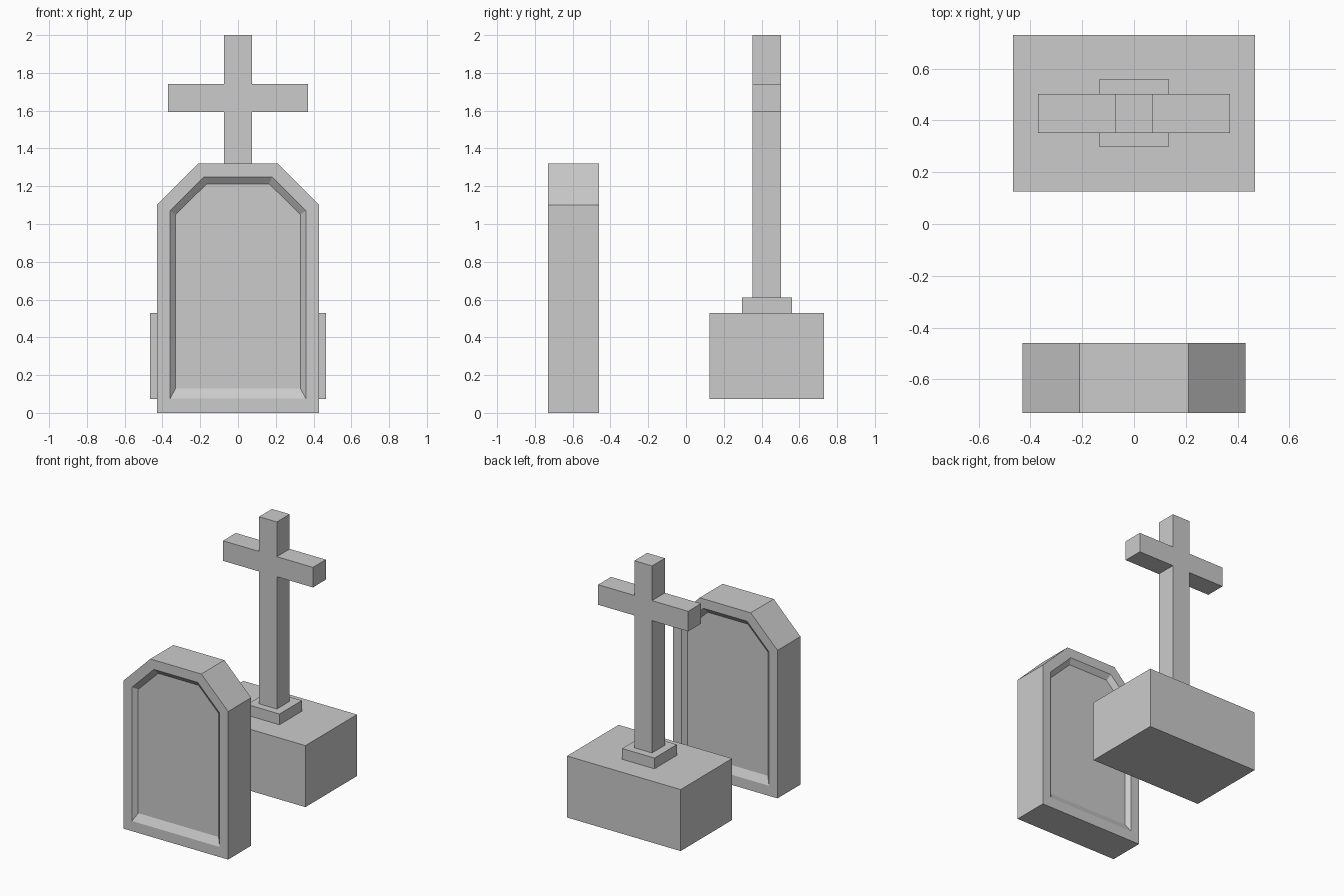
import bpy, bmesh

if "Cube" in bpy.data.objects:
    bpy.data.objects.remove(bpy.data.objects["Cube"])


def mirrored(half):
    """Close a right-half (x, z) outline by mirroring it across x = 0."""
    return half + [(-x, z) for x, z in reversed(half)]


def finish(name, bm):
    bmesh.ops.recalc_face_normals(bm, faces=bm.faces)
    mesh = bpy.data.meshes.new(name)
    bm.to_mesh(mesh)
    bm.free()
    obj = bpy.data.objects.new(name, mesh)
    bpy.context.collection.objects.link(obj)
    return obj


def loft(name, sections):
    """Skin matching (outline, y) sections and cap both ends."""
    bm = bmesh.new()
    rings = [[bm.verts.new((x, y, z)) for x, z in outline] for outline, y in sections]
    for a, b in zip(rings, rings[1:]):
        for i in range(len(a)):
            j = (i + 1) % len(a)
            bm.faces.new((a[i], a[j], b[j], b[i]))
    bm.faces.new(rings[0])
    bm.faces.new(rings[-1])
    return finish(name, bm)


def box(name, half_x, y0, y1, z0, z1):
    outline = mirrored([(half_x, z0), (half_x, z1)])
    return loft(name, [(outline, y0), (outline, y1)])


# Headstone with a bevelled recessed panel on both faces
body = mirrored([(0.43, 0.0), (0.43, 1.10), (0.21, 1.32)])
rim = mirrored([(0.36, 0.075), (0.36, 1.07), (0.18, 1.25)])
panel = mirrored([(0.33, 0.13), (0.33, 1.05), (0.165, 1.213)])
front, back, depth = -0.73, -0.46, 0.03
loft("headstone", [(panel, front + depth), (rim, front), (body, front),
                   (body, back), (rim, back), (panel, back - depth)])

# Cross grave marker: block, small step and cross
box("base_block", 0.467, 0.125, 0.73, 0.073, 0.53)
box("base_step", 0.133, 0.297, 0.56, 0.53, 0.61)
cross = mirrored([(0.073, 0.61), (0.073, 1.593), (0.37, 1.593),
                  (0.37, 1.742), (0.073, 1.742), (0.073, 2.0)])
loft("cross", [(cross, 0.352), (cross, 0.503)])
